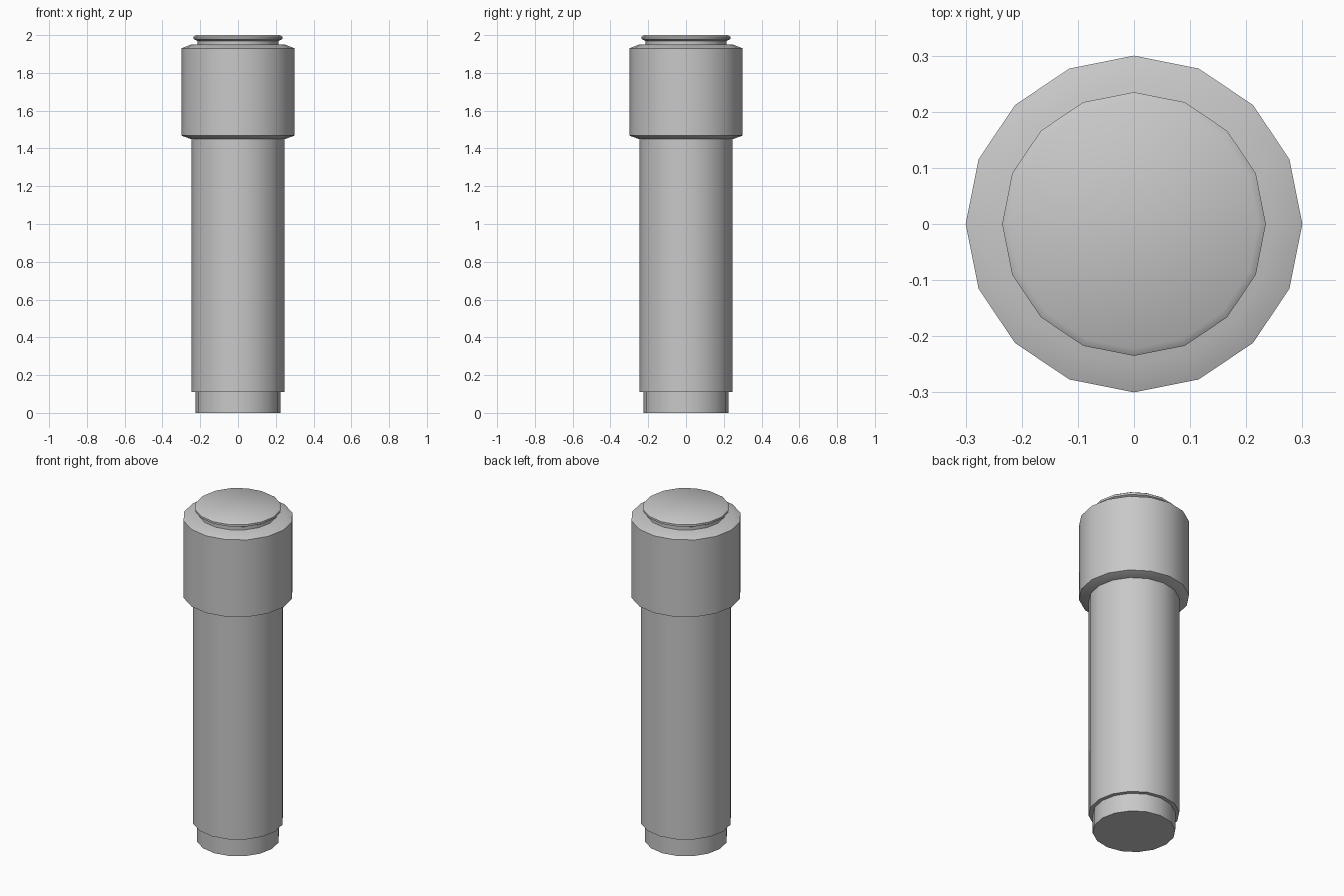
import bpy
import bmesh
import math

SIDES = 16

cube = bpy.data.objects.get("Cube")
if cube:
    bpy.data.objects.remove(cube, do_unlink=True)

grey = bpy.data.materials.new("plain_grey")
grey.use_nodes = True
colour = (0.58, 0.58, 0.58, 1)
grey.diffuse_color = colour
grey.node_tree.nodes["Principled BSDF"].inputs["Base Color"].default_value = colour


def lathe(name, profile):
    """Turn (radius, height) points, listed bottom to top, into a capped solid."""
    bm = bmesh.new()
    rings = []
    for radius, z in profile:
        angles = [math.tau * i / SIDES for i in range(SIDES)]
        rings.append([bm.verts.new((radius * math.cos(a), radius * math.sin(a), z))
                      for a in angles])
    for low, high in zip(rings, rings[1:]):
        for i in range(SIDES):
            j = (i + 1) % SIDES
            bm.faces.new((low[i], low[j], high[j], high[i]))
    bm.faces.new(rings[0][::-1])
    bm.faces.new(rings[-1])
    mesh = bpy.data.meshes.new(name)
    bm.to_mesh(mesh)
    bm.free()
    mesh.materials.append(grey)
    obj = bpy.data.objects.new(name, mesh)
    bpy.context.collection.objects.link(obj)
    bpy.ops.object.select_all(action="DESELECT")
    obj.select_set(True)
    bpy.context.view_layer.objects.active = obj
    bpy.ops.object.shade_smooth_by_angle(angle=math.radians(40))
    return obj


# Narrow foot, set slightly into the shaft
lathe("foot", [(0.225, 0), (0.225, 0.13)])

# Long shaft
lathe("shaft", [(0.247, 0.11), (0.247, 1.48)])

# Wide head with chamfered rims
lathe("head", [(0.25, 1.45), (0.3, 1.468), (0.3, 1.93), (0.25, 1.95)])

# Short neck between the head and the cap
lathe("neck", [(0.214, 1.93), (0.214, 1.98)])

# Thin cap with bevelled edges
lathe("cap", [(0.217, 1.97), (0.235, 1.979), (0.235, 1.991), (0.222, 2)])
